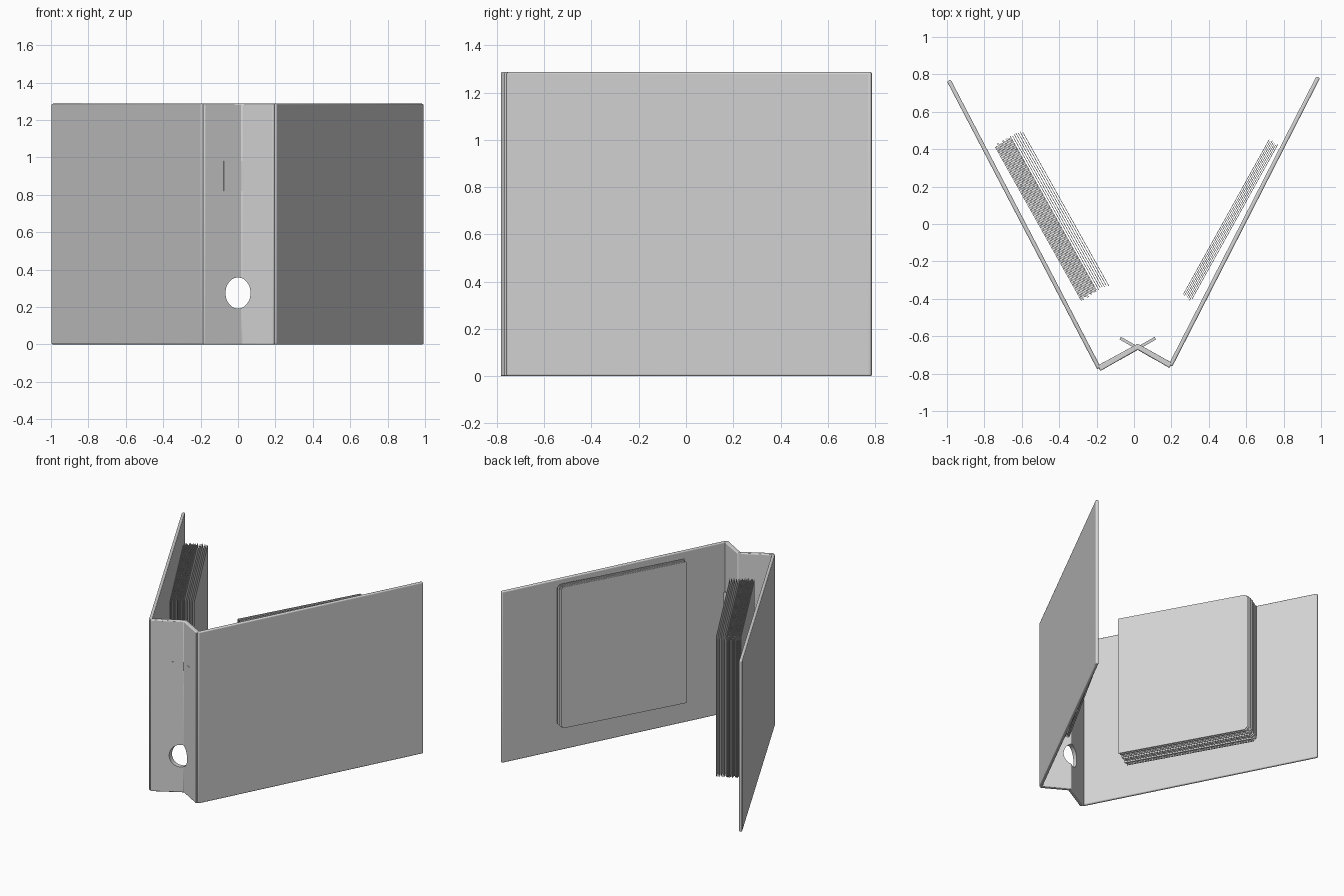
import bpy, bmesh, math, random
from mathutils import Vector

if "Cube" in bpy.data.objects:
    bpy.data.objects.remove(bpy.data.objects["Cube"])

random.seed(4)
HEIGHT = 1.287

board = bpy.data.materials.new("light_grey")
board.diffuse_color = (0.66, 0.66, 0.66, 1)
board.use_nodes = True
board.node_tree.nodes["Principled BSDF"].inputs["Base Color"].default_value = board.diffuse_color


def prism(name, points, z0, z1, bevel=0.0):
    """Extrude an xy outline between two heights."""
    bm = bmesh.new()
    face = bm.faces.new([bm.verts.new((x, y, z0)) for x, y in points])
    top = bmesh.ops.extrude_face_region(bm, geom=[face])
    verts = [v for v in top["geom"] if isinstance(v, bmesh.types.BMVert)]
    bmesh.ops.translate(bm, verts=verts, vec=(0, 0, z1 - z0))
    bmesh.ops.recalc_face_normals(bm, faces=bm.faces)
    mesh = bpy.data.meshes.new(name)
    bm.to_mesh(mesh)
    bm.free()
    mesh.materials.append(board)
    obj = bpy.data.objects.new(name, mesh)
    bpy.context.collection.objects.link(obj)
    if bevel:
        mod = obj.modifiers.new("rounded_edges", "BEVEL")
        mod.width = bevel
        mod.segments = 3
        mod.limit_method = "ANGLE"
    return obj


def slab(name, a, b, thick, z0, z1, bevel=0.0):
    """Upright board centred on the line from a to b."""
    a, b = Vector(a), Vector(b)
    d = (b - a).normalized()
    n = Vector((-d.y, d.x)) * thick / 2
    return prism(name, [a - n, b - n, b + n, a + n], z0, z1, bevel)


def smooth(obj):
    bpy.ops.object.select_all(action="DESELECT")
    obj.select_set(True)
    bpy.context.view_layer.objects.active = obj
    bpy.ops.object.shade_smooth_by_angle(angle=math.radians(35))


# Covers
smooth(slab("left_cover", (-0.99, 0.767), (-0.187, -0.772), 0.022, 0, HEIGHT, 0.008))
smooth(slab("right_cover", (0.985, 0.785), (0.195, -0.757), 0.022, 0, HEIGHT, 0.008))

# Spine folded inward along its middle
spine = prism("spine", [(-0.180, -0.786), (0.02, -0.672), (0.19, -0.770),
                        (0.203, -0.742), (0.02, -0.640), (-0.195, -0.757)],
              0, HEIGHT, 0.006)

# Finger hole through the spine
bpy.ops.mesh.primitive_cylinder_add(vertices=40, radius=1, depth=0.5,
                                    location=(0, -0.68, 0.275),
                                    rotation=(math.pi / 2, 0, 0))
cutter = bpy.context.object
cutter.name = "finger_hole_cutter"
cutter.scale = (0.067, 0.083, 1)
cutter.hide_render = True
cutter.display_type = "WIRE"
cut = spine.modifiers.new("finger_hole", "BOOLEAN")
cut.object = cutter
cut.solver = "EXACT"
smooth(spine)
cutter.hide_set(True)

# Crossing clip plates, flush with the outside of each spine half
fold = Vector((0.02, -0.664))
for side, d in (("left", Vector((0.869, 0.495))), ("right", Vector((-0.866, 0.499)))):
    slab(side + "_clip_plate", fold - d * 0.115, fold + d * 0.108, 0.016, 0.82, 0.98)


def sheet_stack(name, start, end, step, offsets):
    """Thin sheets side by side, each slightly shifted, in one object."""
    start, end = Vector(start), Vector(end)
    d = (end - start).normalized()
    bm = bmesh.new()
    length, z0, z1, r, t = (end - start).length, 0.20, 1.26, 0.02, 0.0015
    n = Vector(step).normalized()
    for off in offsets:
        slide, lift = random.uniform(-0.008, 0.008), random.uniform(-0.006, 0.006)
        # sheet outline with clipped corners on its outer edge
        outline = [(0, z0), (length - r, z0), (length, z0 + r),
                   (length, z1 - r), (length - r, z1), (0, z1)]
        rings = []
        for side in (-t, t):
            base = start + n * (off + side)
            rings.append([bm.verts.new((*(base + d * (u + slide)), z + lift))
                          for u, z in outline])
        bm.faces.new(rings[0])
        bm.faces.new(rings[1][::-1])
        for i in range(6):
            j = (i + 1) % 6
            bm.faces.new((rings[0][j], rings[0][i], rings[1][i], rings[1][j]))
    bmesh.ops.recalc_face_normals(bm, faces=bm.faces)
    mesh = bpy.data.meshes.new(name)
    bm.to_mesh(mesh)
    bm.free()
    mesh.materials.append(board)
    bpy.context.collection.objects.link(bpy.data.objects.new(name, mesh))


# Left stack: tight against the cover, looser towards the inside
tight = [i * 0.0062 for i in range(16)]
loose = [0.098 + i * 0.0115 for i in range(7)]
sheet_stack("left_sheets", (-0.283, -0.407), (-0.744, 0.416), (0.873, 0.488), tight + loose)

# Right stack
sheet_stack("right_sheets", (0.308, -0.405), (0.768, 0.424), (-0.873, 0.488),
            [i * 0.0088 for i in range(7)])
